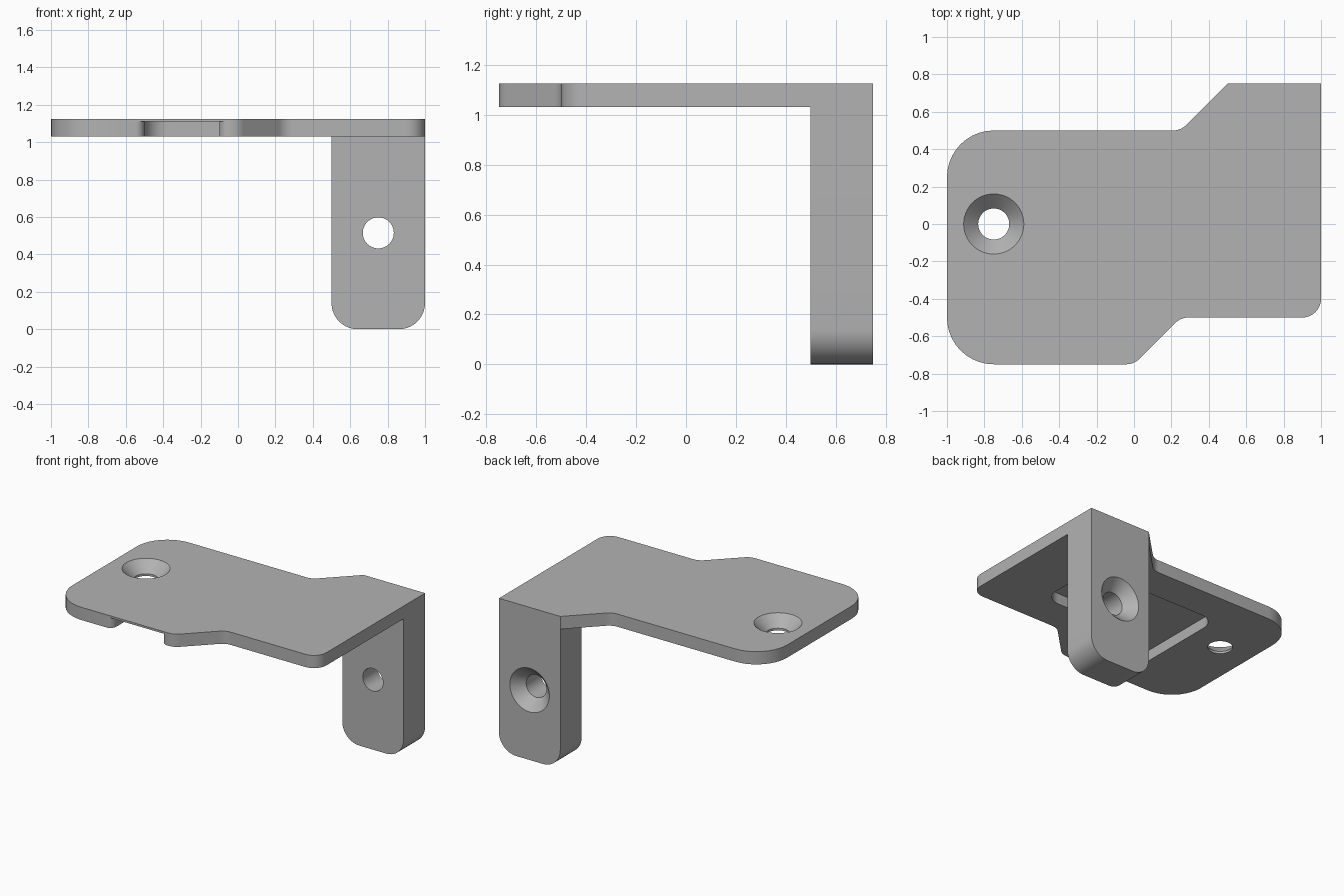
import bpy, bmesh, math
from mathutils import Vector

if "Cube" in bpy.data.objects:
    bpy.data.objects.remove(bpy.data.objects["Cube"])

TOP, UNDER, SKIN = 1.125, 1.031, 1.11   # plate top, plate underside, pocket ceiling


def rounded(points, segs=10):
    """Turn (x, y, radius) corners into an outline with filleted corners."""
    out = []
    n = len(points)
    for i, (x, y, r) in enumerate(points):
        p = Vector((x, y))
        if r == 0:
            out.append(p)
            continue
        a = (Vector(points[i - 1][:2]) - p).normalized()
        b = (Vector(points[(i + 1) % n][:2]) - p).normalized()
        half = a.angle(b) / 2
        mid = (a + b).normalized()
        centre = p + mid * (r / math.sin(half))
        start = p + a * (r / math.tan(half)) - centre
        end = p + b * (r / math.tan(half)) - centre
        sweep = math.pi - 2 * half
        for k in range(segs + 1):
            t = k / segs
            v = (start * math.sin((1 - t) * sweep) + end * math.sin(t * sweep)) / math.sin(sweep)
            out.append(centre + v)
    return out


def make_object(name, bm):
    bmesh.ops.recalc_face_normals(bm, faces=bm.faces)
    mesh = bpy.data.meshes.new(name)
    bm.to_mesh(mesh)
    bm.free()
    ob = bpy.data.objects.new(name, mesh)
    bpy.context.collection.objects.link(ob)
    return ob


def prism(name, outline, lo, hi, upright=False):
    """Extrude an outline along z, or along y when upright."""
    place = (lambda p, d: (p.x, d, p.y)) if upright else (lambda p, d: (p.x, p.y, d))
    bm = bmesh.new()
    face = bm.faces.new([bm.verts.new(place(p, lo)) for p in outline])
    ext = bmesh.ops.extrude_face_region(bm, geom=[face])
    move = Vector(place(Vector((0, 0)), hi - lo))
    bmesh.ops.translate(bm, vec=move, verts=[g for g in ext["geom"] if isinstance(g, bmesh.types.BMVert)])
    return make_object(name, bm)


def countersink(name, profile, segs=48):
    """Revolve a (radius, height) profile around z into a closed cutter."""
    bm = bmesh.new()
    rings = [[bm.verts.new((r * math.cos(2 * math.pi * k / segs), r * math.sin(2 * math.pi * k / segs), z))
              for k in range(segs)] for r, z in profile]
    for lower, upper in zip(rings, rings[1:]):
        for k in range(segs):
            j = (k + 1) % segs
            bm.faces.new((lower[k], lower[j], upper[j], upper[k]))
    bm.faces.new(rings[0])
    bm.faces.new(rings[-1])
    return make_object(name, bm)


def combine(target, other, operation):
    other.hide_render = True
    mod = target.modifiers.new(operation.lower(), 'BOOLEAN')
    mod.operation, mod.object, mod.solver = operation, other, 'EXACT'
    bpy.context.view_layer.objects.active = target
    bpy.ops.object.modifier_apply(modifier=mod.name)
    bpy.data.objects.remove(other, do_unlink=True)


# Plate with two slanted steps
bracket = prism("bracket", rounded([
    (-1, -.75, .25), (0, -.75, .1), (.25, -.5, .1), (1, -.5, .1),
    (1, .75, 0), (.5, .75, 0), (.25, .5, .1), (-1, .5, .25)]), UNDER, TOP)

# Hanging leg with rounded lower corners
leg = prism("leg", rounded([
    (.5, 0, .14), (1, 0, .14), (1, TOP, 0), (.5, TOP, 0)]), .5, .75, upright=True)
combine(bracket, leg, 'UNION')

# Shallow pocket under the plate, with a channel flaring out to the front edge
pocket = prism("pocket_cutter", rounded([
    (-.62, -.85, 0), (.02, -.85, 0), (.02, -.751, 0), (-.1, -.751, .05),
    (-.1, -.25, .1), (.57, -.25, .12), (.57, .25, .12), (-.5, .25, .12),
    (-.5, -.751, .05), (-.62, -.751, 0)]), UNDER - .1, SKIN)
combine(bracket, pocket, 'DIFFERENCE')

# Countersunk screw holes: one down through the plate, one from the back of the leg
cone = [(.083, -.5), (.083, -.078), (.161, 0), (.161, .1)]
plate_hole = countersink("plate_hole_cutter", cone)
plate_hole.location = (-.75, 0, TOP)
leg_hole = countersink("leg_hole_cutter", cone)
leg_hole.location = (.75, .75, .515)
leg_hole.rotation_euler = (-math.pi / 2, 0, 0)
bpy.context.view_layer.update()
combine(bracket, plate_hole, 'DIFFERENCE')
combine(bracket, leg_hole, 'DIFFERENCE')

# Plain grey finish
grey = bpy.data.materials.new("plain grey")
grey.diffuse_color = (.45, .45, .45, 1)
grey.use_nodes = True
grey.node_tree.nodes["Principled BSDF"].inputs["Base Color"].default_value = grey.diffuse_color
bracket.data.materials.clear()
bracket.data.materials.append(grey)
for poly in bracket.data.polygons:
    poly.material_index = 0

bpy.ops.object.select_all(action='DESELECT')
bracket.select_set(True)
bpy.context.view_layer.objects.active = bracket
bpy.ops.object.shade_smooth_by_angle(angle=math.radians(30))
